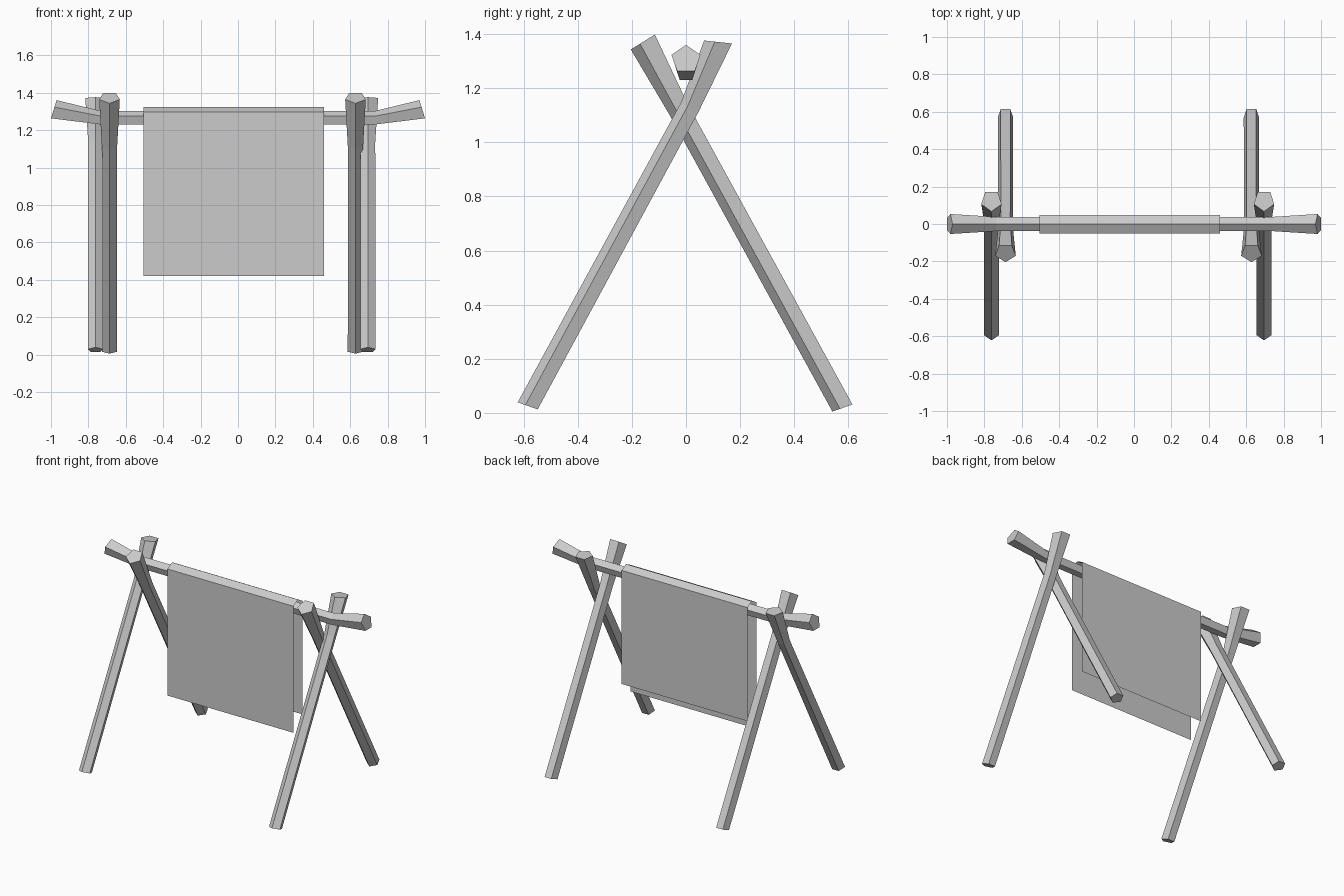
import bpy, bmesh
from math import pi, cos, sin
from mathutils import Vector

if "Cube" in bpy.data.objects:
    bpy.data.objects.remove(bpy.data.objects["Cube"])


def pole(name, rings, side):
    """Five-sided pole; each ring is (ridge point, point opposite), side is the cross axis."""
    bm = bmesh.new()
    side = Vector(side)
    loops = []
    for ridge, back in rings:
        ridge, back = Vector(ridge), Vector(back)
        axis = (ridge - back).normalized()
        r = (ridge - back).length / (1 + cos(pi / 5))
        centre = ridge - axis * r
        loops.append([bm.verts.new(centre + axis * r * cos(i * 2 * pi / 5)
                                   + side * r * sin(i * 2 * pi / 5)) for i in range(5)])
    for a, b in zip(loops, loops[1:]):
        for i in range(5):
            j = (i + 1) % 5
            bm.faces.new((a[i], a[j], b[j], b[i]))
    bm.faces.new(loops[0])
    bm.faces.new(loops[-1])
    finish(name, bm)


def finish(name, bm):
    bmesh.ops.recalc_face_normals(bm, faces=bm.faces)
    mesh = bpy.data.meshes.new(name)
    bm.to_mesh(mesh)
    bm.free()
    bpy.context.collection.objects.link(bpy.data.objects.new(name, mesh))


# Leg outlines in (y, z): foot, bend at the crossing, flared top
front_leg = [((-0.622, 0.039), (-0.548, 0.013)),
             ((-0.018, 1.148), (0.045, 1.11)),
             ((0.067, 1.376), (0.17, 1.365))]
back_leg = [((0.541, 0.005), (0.615, 0.031)),
            ((-0.06, 1.10), (0.007, 1.14)),
            ((-0.204, 1.343), (-0.115, 1.398))]

# Crossed legs at each end
for name, outline, x in (("front_leg_left", front_leg, -0.762),
                         ("back_leg_left", back_leg, -0.687),
                         ("back_leg_right", back_leg, 0.628),
                         ("front_leg_right", front_leg, 0.695)):
    pole(name, [((x, *a), (x, *b)) for a, b in outline], (1, 0, 0))

# Crossbar with thicker upturned ends
half = [((0.97, 0, 1.36), (1.0, 0, 1.263)), ((0.735, 0, 1.303), (0.74, 0, 1.231))]
mirrored = [tuple((-x, y, z) for x, y, z in ring) for ring in reversed(half)]
pole("crossbar", half + mirrored, (0, 1, 0))

# Cloth draped over the bar, front side hanging lower
bm = bmesh.new()
profile = [(-0.052, 0.42), (-0.052, 1.297), (0, 1.323), (0.047, 1.297), (0.047, 0.51)]
edges = [[bm.verts.new((x, y, z)) for y, z in profile] for x in (-0.505, 0.46)]
for i in range(len(profile) - 1):
    bm.faces.new((edges[0][i], edges[1][i], edges[1][i + 1], edges[0][i + 1]))
finish("hanging_cloth", bm)
